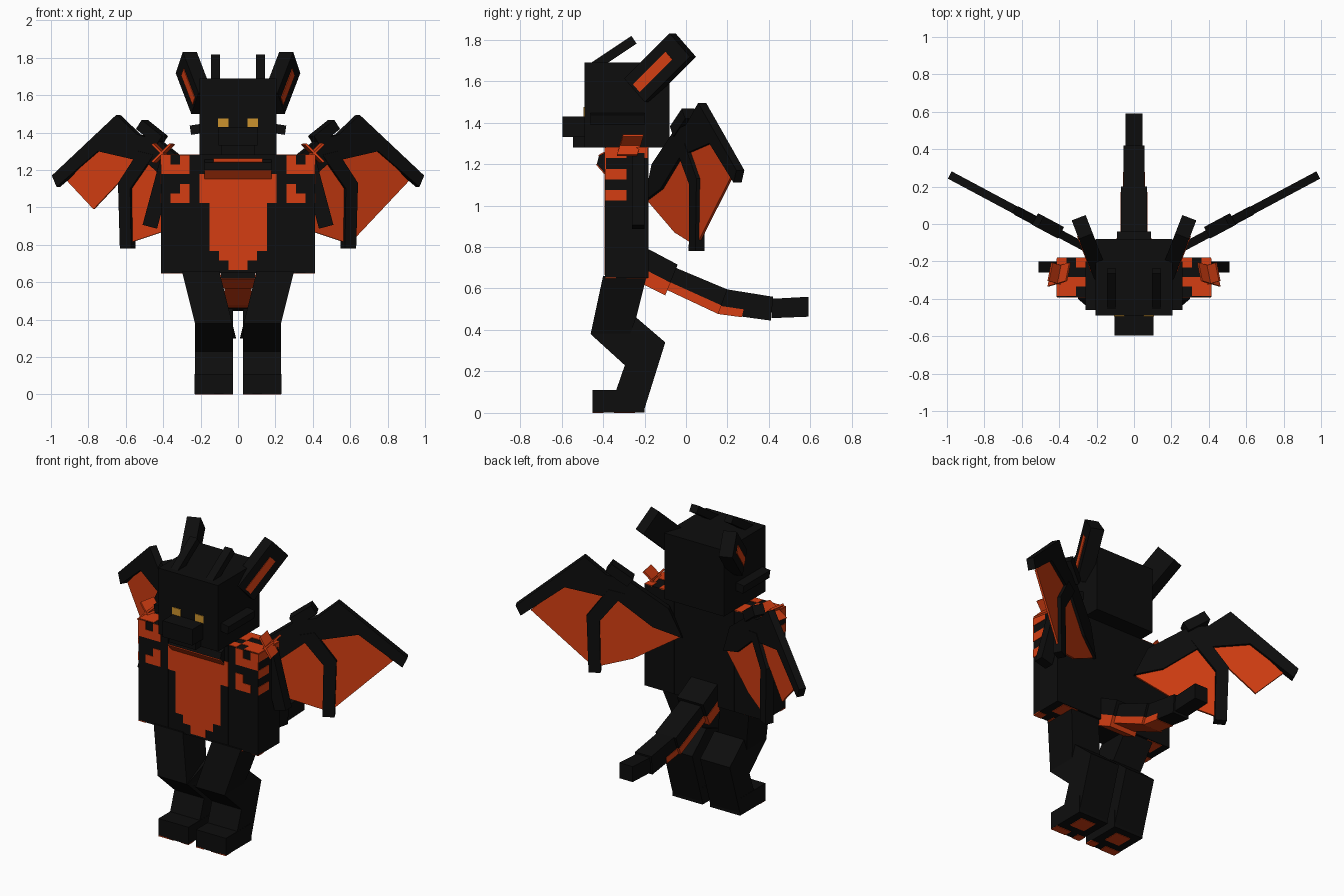
import bpy, bmesh
from mathutils import Vector as V

cube = bpy.data.objects.get("Cube")
if cube:
    bpy.data.objects.remove(cube)


def material(name, rgb):
    m = bpy.data.materials.new(name)
    m.use_nodes = True
    col = (*rgb, 1)
    m.diffuse_color = col
    m.node_tree.nodes["Principled BSDF"].inputs["Base Color"].default_value = col
    return m


BLACK = material("charcoal black", (.004, .004, .004))
ORANGE = material("ember orange", (.66, .048, .006))
GOLD = material("eye gold", (.6, .29, .027))
X, Y, Z = V((1, 0, 0)), V((0, 1, 0)), V((0, 0, 1))
PX = .0513  # side of one painted square


def finish(bm, name, mat, s=1):
    for v in bm.verts:
        v.co.x *= s
    bmesh.ops.recalc_face_normals(bm, faces=bm.faces)
    me = bpy.data.meshes.new(name)
    bm.to_mesh(me)
    bm.free()
    me.materials.append(mat)
    ob = bpy.data.objects.new(name, me)
    bpy.context.collection.objects.link(ob)


def add_prism(bm, pts, o, u, v, n):
    """Flat outline in the u, v plane, thickened by n to both sides."""
    o = V(o)
    a = [bm.verts.new(o + u * p + v * q - n) for p, q in pts]
    b = [bm.verts.new(o + u * p + v * q + n) for p, q in pts]
    bm.faces.new(a)
    bm.faces.new(b[::-1])
    for i in range(len(a)):
        j = (i + 1) % len(a)
        bm.faces.new((a[i], b[i], b[j], a[j]))


def prism(name, mat, pts, o, u, v, n, s=1):
    bm = bmesh.new()
    add_prism(bm, pts, o, u, v, n)
    finish(bm, name, mat, s)


SQUARE = [(-1, -1), (1, -1), (1, 1), (-1, 1)]


def slanted(name, mat, centre, u, v, size, s=1):
    """Box turned so that its first two sides lie along u and v."""
    u, v = u.normalized(), v.normalized()
    n = u.cross(v)
    prism(name, mat, SQUARE, centre, u * size[0] / 2, v * size[1] / 2, n * size[2] / 2, s)


def box(name, mat, lo, hi, s=1):
    lo, hi = V(lo), V(hi)
    slanted(name, mat, (lo + hi) / 2, X, Y, hi - lo, s)


def squares(name, rows, corner, right, down, s=1):
    """Thin painted squares laid on a face, from a small letter pattern."""
    bm = bmesh.new()
    n = right.cross(down) * .003
    for r, row in enumerate(rows.split()):
        for c, ch in enumerate(row):
            if ch == "o":
                o = V(corner) + (right * (c + .5) + down * (r + .5)) * PX
                add_prism(bm, SQUARE, o, right * PX / 2, down * PX / 2, n)
    finish(bm, name, ORANGE, s)


# Head, muzzle and jaw
box("head", BLACK, (-.205, -.49, 1.28), (.205, -.08, 1.69))
box("muzzle", BLACK, (-.103, -.595, 1.33), (.103, -.48, 1.43))
box("jaw", BLACK, (-.09, -.545, 1.28), (.09, -.48, 1.33))

# Torso with painted belly
box("torso", BLACK, (-.205, -.39, .65), (.205, -.18, 1.28))
belly = "........ ........ " + "oooooooo " * 3 + ".oooooo. " * 5 + "..oooo.. ...oo..."
squares("belly_paint", belly, (-.205, -.39, 1.28), X, -Z)

# Chest ruff with painted upper and lower edges
prism("chest_ruff", BLACK, [(-.36, 1.27), (-.42, 1.24), (-.43, 1.2), (-.39, 1.155), (-.36, 1.17)],
      (0, 0, 0), Y, Z, X * .18)
prism("ruff_top_paint", ORANGE, [(-.37, 1.265), (-.42, 1.24), (-.424, 1.243), (-.375, 1.269)],
      (0, 0, 0), Y, Z, X * .13)
prism("ruff_under_paint", ORANGE, [(-.43, 1.2), (-.39, 1.155), (-.394, 1.152), (-.434, 1.197)],
      (0, 0, 0), Y, Z, X * .18)

# Tail: upper and lower edge of each segment, half width, painted share and length
tail = [
    ((-.2, .8), (-.04, .715), (-.2, .62), (-.1, .57), .09, .42, 1),
    ((-.05, .7), (.2, .595), (-.09, .595), (.155, .48), .07, .36, 1),
    ((.19, .597), (.42, .56), (.155, .48), (.41, .445), .056, .33, .45),
    ((.41, .55), (.59, .56), (.415, .457), (.59, .464), .046, 0, 0),
]
for i, (t0, t1, b0, b1, w, share, length) in enumerate(tail):
    t0, t1, b0, b1 = map(V, (t0, t1, b0, b1))
    prism(f"tail_segment_{i}", BLACK, [t0, t1, b1, b0], (0, 0, 0), Y, Z, X * w)
    if share:
        e, f = b0.lerp(b1, length), t0.lerp(t1, length)
        prism(f"tail_underside_{i}", ORANGE, [b0, e, e.lerp(f, share), b0.lerp(t0, share)],
              (0, 0, -.003), Y, Z, X * (w + .003))

# Wing plane
WU, WN = V((1, .534, 0)), V((.471, -.882, 0))
WO = (0, -.264, 0)

for s, side in ((1, "left"), (-1, "right")):
    # Eyes, cheek tufts and horns
    box(f"{side}_eye", GOLD, (.05, -.494, 1.43), (.107, -.488, 1.475), s)
    slanted(f"{side}_cheek_tuft", BLACK, (.205, -.33, 1.42), V((1, 0, -.15)), Y, (.1, .26, .05), s)
    slanted(f"{side}_horn", BLACK, (.12, -.355, 1.73), V((0, .84, .56)), X, (.25, .05, .045), s)

    # Ear leaning back, painted on its outer face
    out = V((.93, -.36, 0))
    along = V((.26, .68, .68)).normalized()
    ear = V((.235, -.125, 1.665))
    slanted(f"{side}_ear", BLACK, ear, along, out, (.32, .08, .155), s)
    slanted(f"{side}_ear_paint", ORANGE, ear + out * .04 - along * .03, along, out,
            (.23, .008, .05), s)

    # Arm with painted shoulder squares
    box(f"{side}_arm", BLACK, (.207, -.39, .65), (.412, -.18, 1.28), s)
    squares(f"{side}_arm_front_paint", ".o.o .ooo .... .o.. .oo.", (.207, -.39, 1.28), X, -Z, s)
    squares(f"{side}_arm_side_paint", "oo.o .... oo.. .... oo..", (.412, -.39, 1.28), Y, -Z, s)
    squares(f"{side}_arm_top_paint", "oo.o o... .ooo o.oo", (.207, -.18, 1.28), X, -Y, s)
    squares(f"{side}_hand_paint", "oo.o .... .oo. .oo.", (.207, -.39, .65), X, Y, s)
    slanted(f"{side}_arm_fin", BLACK, (.425, -.23, 1.07), V((.26, 0, -.97)), Y, (.36, .06, .08), s)

    # Crossed shoulder tufts
    for k in (1, -1):
        slanted(f"{side}_shoulder_tuft_{k}", ORANGE, (.4, -.27, 1.29), V((k, .3, 1)),
                V((-.2, 1, 0)), (.14, .1, .012), s)

    # Leg: slanted thigh, shin and foot with painted sole
    prism(f"{side}_thigh", BLACK, [(-.46, .38), (-.4, .66), (-.19, .66), (-.24, .46), (-.3, .3)],
          (.035, 0, 0), Y, V((.25, 0, 1)), X * .1, s)
    prism(f"{side}_shin", BLACK, [(-.46, .38), (-.24, .46), (-.1, .34), (-.2, .02), (-.34, .1),
                                  (-.295, .23)], (.129, 0, 0), Y, Z, X * .102, s)
    box(f"{side}_foot", BLACK, (.026, -.45, .003), (.232, -.2, .11), s)
    squares(f"{side}_sole_paint", "o.oo .... .oo. .oo.", (.026, -.45, .003), X, Y, s)

    # Wing: leading panel, finger, thumb and membranes
    prism(f"{side}_wing_panel", BLACK,
          [(.15, 1.02), (.22, 1.2), (.42, 1.36), (.53, 1.39), (.64, 1.495), (.985, 1.17),
           (.96, 1.11), (.74, 1.3), (.48, 1.24), (.3, 1.08)], WO, WU, Z, WN * .022, s)
    prism(f"{side}_wing_finger", BLACK,
          [(.44, 1.28), (.52, 1.3), (.63, 1.13), (.62, .78), (.56, .78), (.565, 1.1)],
          WO, WU, Z, WN * .025, s)
    slanted(f"{side}_wing_thumb", BLACK, (.46, -.01, 1.4), V((.75, .4, .6)), WN, (.15, .07, .06), s)
    prism(f"{side}_inner_membrane", ORANGE, [(.16, 1.02), (.3, 1.2), (.48, 1.27), (.6, 1.12),
                                             (.58, .81), (.4, .87)], WO, WU, Z, WN * .006, s)
    # The right outer membrane is cut short
    trim = [(.59, .8)] if s > 0 else [(.77, .99), (.6, 1.17)]
    prism(f"{side}_outer_membrane", ORANGE, [(.48, 1.27), (.74, 1.32), (.91, 1.14)] + trim,
          WO, WU, Z, WN * .006, s)
